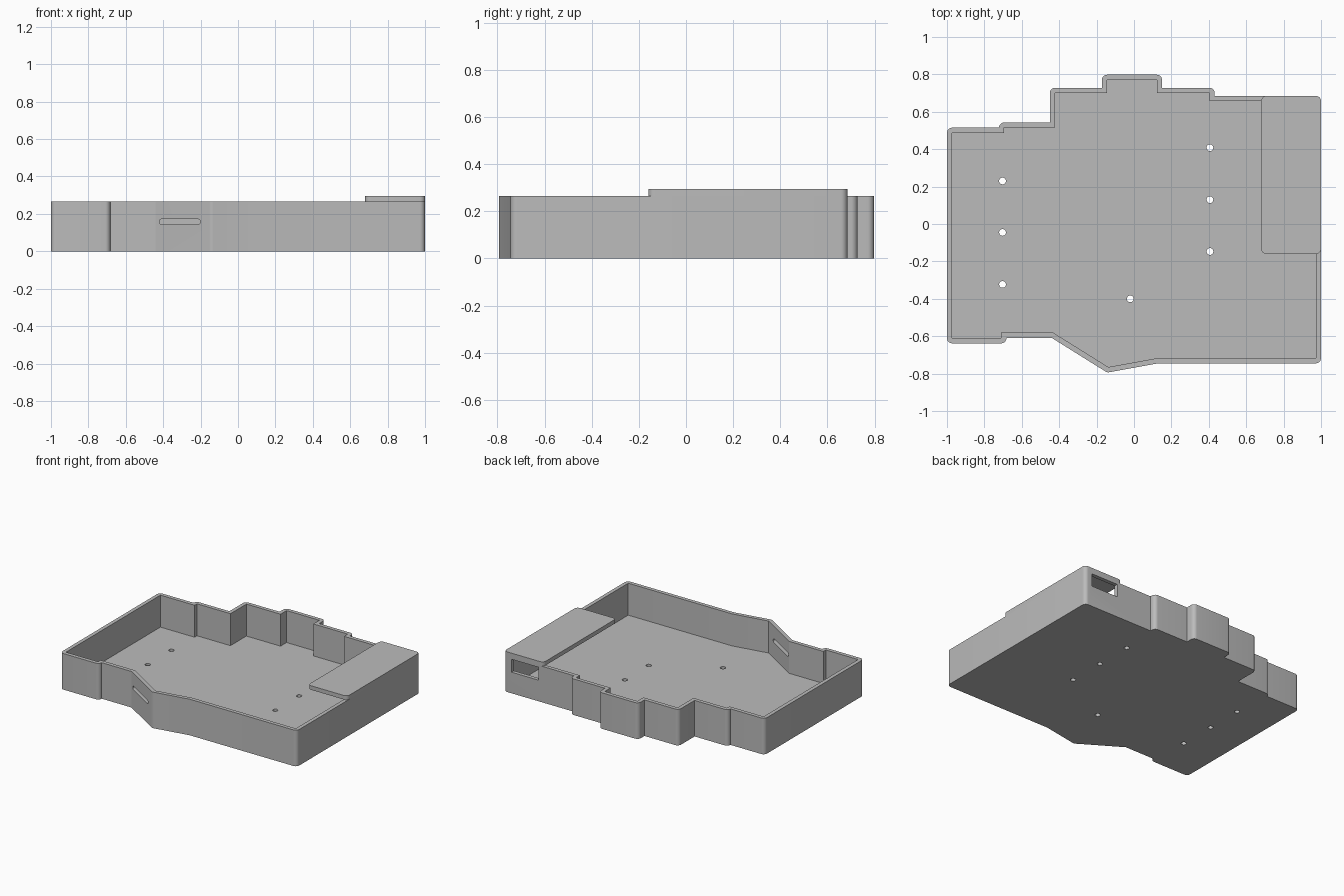
import bpy, bmesh, math
from mathutils import Vector

cube = bpy.data.objects.get("Cube")
if cube:
    bpy.data.objects.remove(cube, do_unlink=True)

WALL, FLOOR, RIM, TOP = 0.028, 0.03, 0.265, 0.295

grey = bpy.data.materials.new("plain grey")
grey.use_nodes = True
COLOUR = (0.5, 0.5, 0.5, 1)
grey.diffuse_color = COLOUR
grey.node_tree.nodes["Principled BSDF"].inputs["Base Color"].default_value = COLOUR


def prism(name, outline, z0, z1):
    """Extrude a flat outline from z0 to z1."""
    bm = bmesh.new()
    face = bm.faces.new([bm.verts.new((p[0], p[1], z0)) for p in outline])
    ext = bmesh.ops.extrude_face_region(bm, geom=[face])
    verts = [g for g in ext["geom"] if isinstance(g, bmesh.types.BMVert)]
    bmesh.ops.translate(bm, verts=verts, vec=(0, 0, z1 - z0))
    bmesh.ops.recalc_face_normals(bm, faces=bm.faces)
    mesh = bpy.data.meshes.new(name)
    bm.to_mesh(mesh)
    bm.free()
    mesh.materials.append(grey)
    obj = bpy.data.objects.new(name, mesh)
    bpy.context.collection.objects.link(obj)
    return obj


def grow(outline, t, steps=8):
    """Offset a counter-clockwise outline outward, rounding convex corners."""
    pts = [Vector(p) for p in outline]
    out = []
    for i, p in enumerate(pts):
        d1 = (p - pts[i - 1]).normalized()
        d2 = (pts[(i + 1) % len(pts)] - p).normalized()
        n1, n2 = Vector((d1.y, -d1.x)), Vector((d2.y, -d2.x))
        turn = math.atan2(d1.x * d2.y - d1.y * d2.x, d1.dot(d2))
        if turn > 0:
            a = math.atan2(n1.y, n1.x)
            for k in range(steps + 1):
                b = a + turn * k / steps
                out.append(p + t * Vector((math.cos(b), math.sin(b))))
        else:
            out.append(p + (n1 + n2) * t / (1 + n1.dot(n2)))
    return out


def rect(x0, y0, x1, y1):
    return [(x0, y0), (x1, y0), (x1, y1), (x0, y1)]


def activate(obj):
    bpy.ops.object.select_all(action="DESELECT")
    obj.select_set(True)
    bpy.context.view_layer.objects.active = obj


def cut(obj, cutter):
    mod = obj.modifiers.new("cut", "BOOLEAN")
    mod.operation, mod.solver, mod.object = "DIFFERENCE", "EXACT", cutter
    activate(obj)
    bpy.ops.object.modifier_apply(modifier=mod.name)
    bpy.data.objects.remove(cutter, do_unlink=True)


# Tray: stepped inner outline, thickened outward
inner = [(-0.972, -0.61), (-0.71, -0.61), (-0.71, -0.581), (-0.432, -0.581),
         (-0.137, -0.765), (0.127, -0.717), (0.972, -0.717), (0.972, 0.657),
         (0.403, 0.657), (0.403, 0.7), (0.122, 0.7), (0.122, 0.77),
         (-0.144, 0.77), (-0.144, 0.7), (-0.422, 0.7), (-0.422, 0.515),
         (-0.694, 0.515), (-0.694, 0.487), (-0.972, 0.487)]
tray = prism("tray", grow(inner, WALL), 0, RIM)
cut(tray, prism("cavity", inner, FLOOR, RIM + 0.1))

# Mounting holes through the floor
holes = [(-0.703, y) for y in (0.23, -0.045, -0.323)]
holes += [(0.406, y) for y in (0.408, 0.13, -0.147)] + [(-0.02, -0.4)]
for x, y in holes:
    ring = [(x + 0.018 * math.cos(math.tau * k / 24), y + 0.018 * math.sin(math.tau * k / 24))
            for k in range(24)]
    cut(tray, prism("hole", ring, -0.05, FLOOR + 0.05))

# Rounded slot in the slanted front wall
slot = prism("slot", grow(rect(-0.409, -0.002, -0.214, 0.002), 0.012), 0.55, 0.85)
slot.rotation_euler.x = math.pi / 2
slot.location.z = 0.158
bpy.context.view_layer.update()
cut(tray, slot)

# Window in the back wall under the cover
cut(tray, prism("window", rect(0.72, 0.62, 0.94, 0.75), 0.155, 0.25))

# Raised cover over the back corner
cover = prism("cover", grow(rect(0.708, -0.132, 0.972, 0.657), WALL), RIM, TOP)

for part in (tray, cover):
    activate(part)
    bpy.ops.object.shade_smooth_by_angle(angle=math.radians(25))
